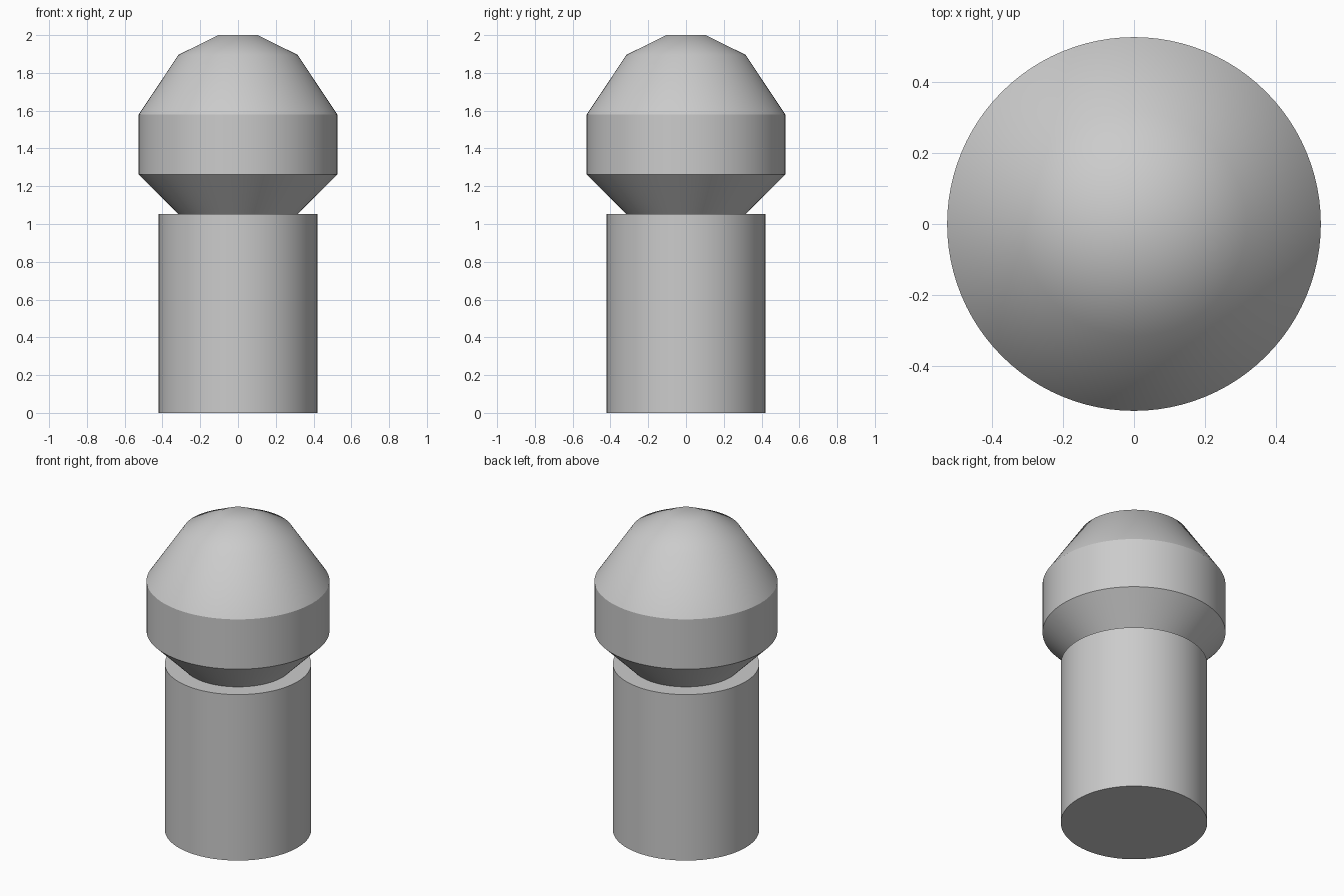
import bpy
import bmesh
import math

cube = bpy.data.objects.get("Cube")
if cube:
    bpy.data.objects.remove(cube, do_unlink=True)

SEGMENTS = 96

grey = bpy.data.materials.new("plain_grey")
grey.use_nodes = True
colour = (0.6, 0.6, 0.6, 1)
grey.diffuse_color = colour
grey.node_tree.nodes["Principled BSDF"].inputs["Base Color"].default_value = colour


def lathe(name, profile):
    """Turn (radius, height) points around z and cap both ends."""
    bm = bmesh.new()
    rings = []
    for r, z in profile:
        rings.append([bm.verts.new((r * math.cos(a), r * math.sin(a), z))
                      for a in (math.tau * i / SEGMENTS for i in range(SEGMENTS))])
    for low, high in zip(rings, rings[1:]):
        for i in range(SEGMENTS):
            j = (i + 1) % SEGMENTS
            bm.faces.new((low[i], low[j], high[j], high[i]))
    bm.faces.new(rings[0][::-1])
    bm.faces.new(rings[-1])
    mesh = bpy.data.meshes.new(name)
    bm.to_mesh(mesh)
    bm.free()
    mesh.materials.append(grey)
    obj = bpy.data.objects.new(name, mesh)
    bpy.context.collection.objects.link(obj)
    bpy.ops.object.select_all(action="DESELECT")
    obj.select_set(True)
    bpy.context.view_layer.objects.active = obj
    bpy.ops.object.shade_smooth_by_angle(angle=math.radians(30))
    return obj


# Straight cylindrical shaft
lathe("shaft", [(0.421, 0), (0.421, 1.053)])

# Head: flared underside, straight band, stepped dome and flat tip
lathe("head", [(0.316, 1.053), (0.526, 1.263), (0.526, 1.579),
               (0.316, 1.895), (0.105, 2.0)])
